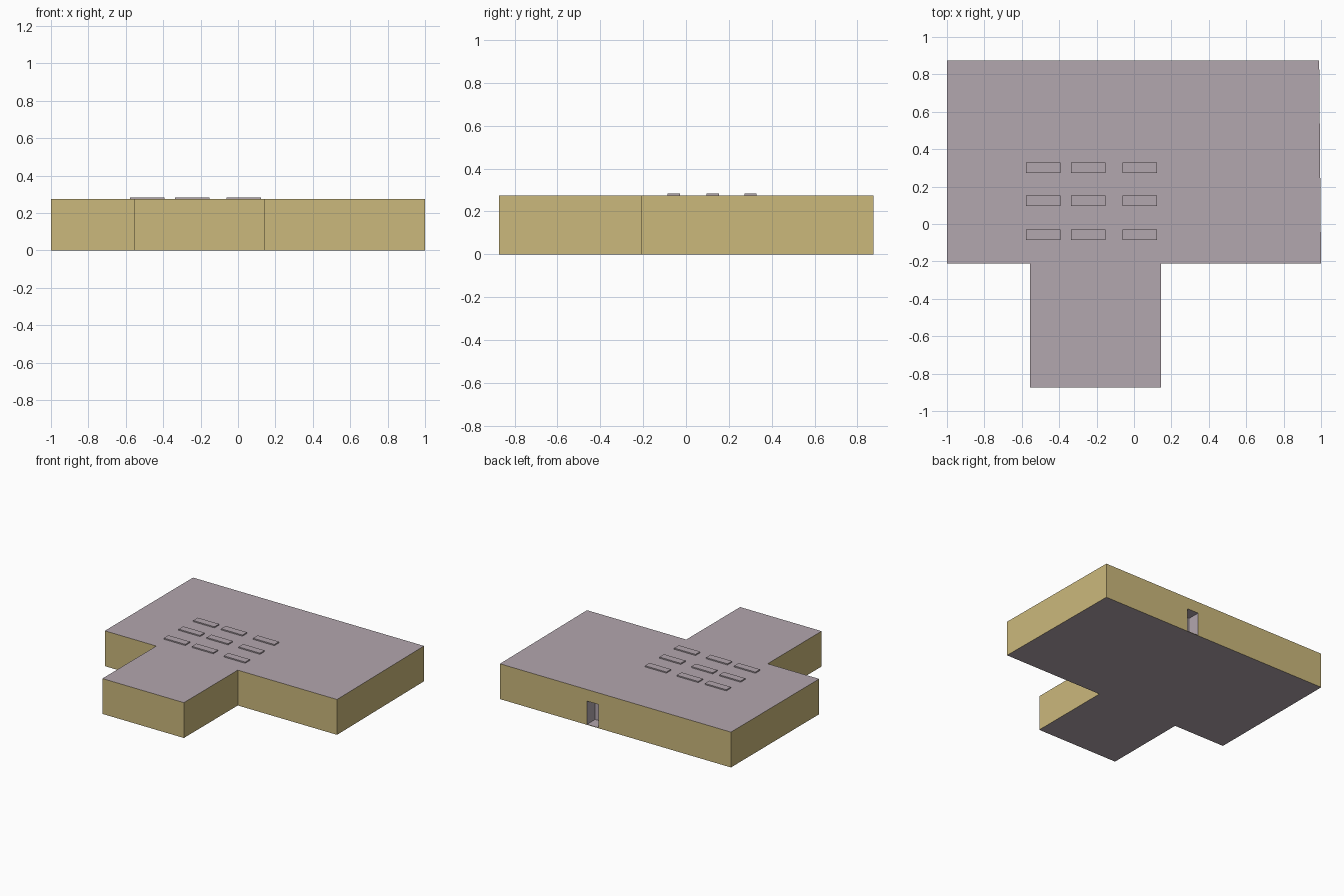
import bpy, bmesh

if "Cube" in bpy.data.objects:
    bpy.data.objects.remove(bpy.data.objects["Cube"])

def material(name, rgb):
    m = bpy.data.materials.new(name)
    m.diffuse_color = (*rgb, 1)
    m.use_nodes = True
    m.node_tree.nodes["Principled BSDF"].inputs["Base Color"].default_value = m.diffuse_color
    return m

lilac = material("lilac_grey", (0.45, 0.385, 0.425))
ochre = material("ochre_wall", (0.60, 0.48, 0.20))

def prism(name, outline, z0, z1):
    """Extrude a flat outline between two heights."""
    bm = bmesh.new()
    base = bm.faces.new([bm.verts.new((x, y, z0)) for x, y in outline])
    up = bmesh.ops.extrude_face_region(bm, geom=[base])["geom"]
    for v in up:
        if isinstance(v, bmesh.types.BMVert):
            v.co.z = z1
    bmesh.ops.recalc_face_normals(bm, faces=bm.faces)
    me = bpy.data.meshes.new(name)
    bm.to_mesh(me)
    bm.free()
    ob = bpy.data.objects.new(name, me)
    bpy.context.collection.objects.link(ob)
    return ob

def rect(x0, x1, y0, y1):
    return [(x0, y0), (x1, y0), (x1, y1), (x0, y1)]

# T-shaped building block, right wall leaning in slightly towards the back
HEIGHT = 0.275
building = prism("building", [(-0.557, -0.873), (0.145, -0.873), (0.145, -0.21),
                              (1, -0.21), (0.99, 0.875), (-1, 0.875),
                              (-1, -0.21), (-0.557, -0.21)], 0, HEIGHT)

# Doorway recess cut in the back wall
cutter = prism("doorway_cutter", rect(0.14, 0.24, 0.775, 0.95), 0.004, 0.185)
cutter.hide_render = True
mod = building.modifiers.new("doorway", 'BOOLEAN')
mod.operation, mod.solver, mod.object = 'DIFFERENCE', 'EXACT', cutter
bpy.context.view_layer.objects.active = building
bpy.ops.object.modifier_apply(modifier=mod.name)
bpy.data.objects.remove(cutter)

# Outer walls ochre; roof, base and doorway lining lilac
building.data.materials.clear()
building.data.materials.append(lilac)
building.data.materials.append(ochre)
for p in building.data.polygons:
    c = p.center
    in_door = 0.13 < c.x < 0.25 and 0.7 < c.y < 0.87
    p.material_index = 1 if abs(p.normal.z) < 0.5 and not in_door else 0

# Three by three grid of roof panels
for i, x in enumerate((-0.578, -0.337, -0.062)):
    for j, y in enumerate((-0.086, 0.096, 0.273)):
        panel = prism(f"roof_panel_{i}_{j}", rect(x, x + 0.184, y, y + 0.057),
                      HEIGHT, HEIGHT + 0.009)
        panel.data.materials.append(lilac)
